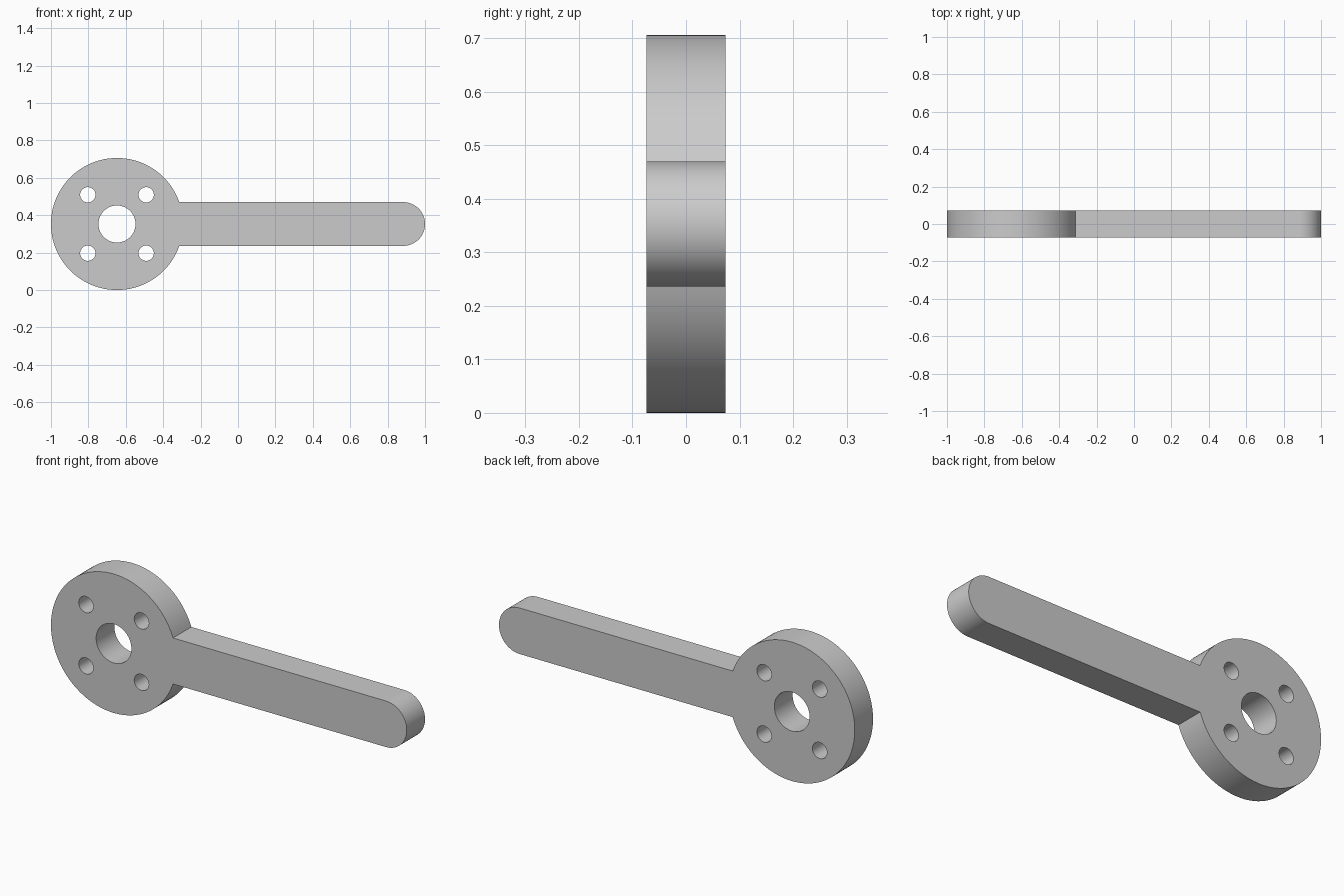
import bpy, bmesh
from math import pi, sin, cos, asin, radians

if "Cube" in bpy.data.objects:
    bpy.data.objects.remove(bpy.data.objects["Cube"], do_unlink=True)

DISC_X, MID_Z, DISC_R = -0.647, 0.353, 0.353
ARM_R = 0.117
HALF_DEPTH = 0.0735


def arc(cx, cz, r, start, end, steps):
    return [(cx + r * cos(start + (end - start) * i / steps),
             cz + r * sin(start + (end - start) * i / steps))
            for i in range(steps + 1)]


def add_loop(curve, points):
    spline = curve.splines.new('POLY')
    spline.points.add(len(points) - 1)
    for p, (x, z) in zip(spline.points, points):
        p.co = (x, z, 0, 1)
    spline.use_cyclic_u = True


# Flat profile: disc running into a round-ended arm
curve = bpy.data.curves.new("lever_profile", 'CURVE')
curve.dimensions = '2D'
curve.fill_mode = 'BOTH'
curve.extrude = HALF_DEPTH
join = asin(ARM_R / DISC_R)
add_loop(curve, arc(DISC_X, MID_Z, DISC_R, join, 2 * pi - join, 96)
         + arc(1 - ARM_R, MID_Z, ARM_R, -pi / 2, pi / 2, 40))

# Centre bore and four bolt holes
add_loop(curve, arc(DISC_X, MID_Z, 0.099, 0, 2 * pi, 64)[:-1])
for sx in (-1, 1):
    for sz in (-1, 1):
        add_loop(curve, arc(DISC_X + sx * 0.156, MID_Z + sz * 0.156,
                            0.041, 0, 2 * pi, 40)[:-1])

# Turn the profile into an upright solid
profile = bpy.data.objects.new("lever_profile", curve)
bpy.context.collection.objects.link(profile)
bpy.context.view_layer.update()
deps = bpy.context.evaluated_depsgraph_get()
mesh = bpy.data.meshes.new_from_object(profile.evaluated_get(deps))
bpy.data.objects.remove(profile, do_unlink=True)

bm = bmesh.new()
bm.from_mesh(mesh)
bmesh.ops.remove_doubles(bm, verts=bm.verts, dist=0.0001)
for v in bm.verts:
    x, z, depth = v.co
    v.co = (x, -depth, z)
bmesh.ops.recalc_face_normals(bm, faces=bm.faces)
bmesh.ops.dissolve_limit(bm, angle_limit=radians(0.5), verts=bm.verts, edges=bm.edges)
bmesh.ops.triangulate(bm, faces=[f for f in bm.faces if len(f.verts) > 4])
bm.to_mesh(mesh)
bm.free()

lever = bpy.data.objects.new("lever_arm", mesh)
bpy.context.collection.objects.link(lever)

# Plain grey metal
grey = bpy.data.materials.new("plain_grey")
grey.use_nodes = True
colour = (0.6, 0.6, 0.6, 1)
grey.diffuse_color = colour
grey.node_tree.nodes["Principled BSDF"].inputs["Base Color"].default_value = colour
mesh.materials.clear()
mesh.materials.append(grey)

bpy.ops.object.select_all(action='DESELECT')
lever.select_set(True)
bpy.context.view_layer.objects.active = lever
bpy.ops.object.shade_smooth_by_angle(angle=radians(30))
